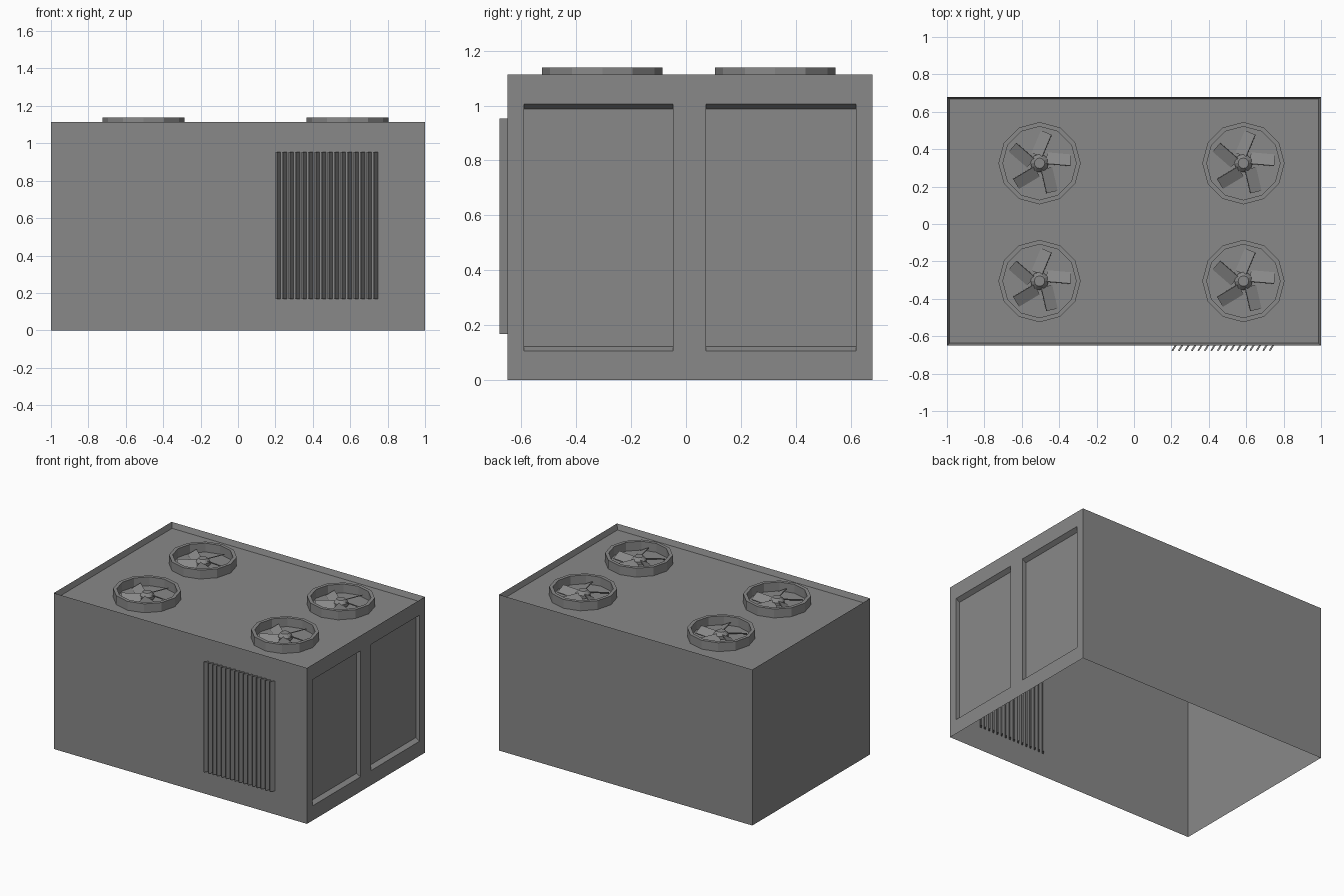
import bpy, bmesh, math
from mathutils import Matrix, Vector

if "Cube" in bpy.data.objects:
    bpy.data.objects.remove(bpy.data.objects["Cube"])

grey = bpy.data.materials.new("cabinet_grey")
grey.use_nodes = True
COLOUR = (0.25, 0.25, 0.25, 1)
grey.diffuse_color = COLOUR
grey.node_tree.nodes["Principled BSDF"].inputs["Base Color"].default_value = COLOUR

FRONT, BACK, TOP = -0.65, 0.68, 1.113
FLOOR = 1.075


def finish(bm, name):
    mesh = bpy.data.meshes.new(name)
    bm.to_mesh(mesh)
    bm.free()
    mesh.materials.append(grey)
    obj = bpy.data.objects.new(name, mesh)
    bpy.context.collection.objects.link(obj)
    return obj


def quad(bm, *points):
    return bm.faces.new([bm.verts.new(p) for p in points])


# Cabinet: thin shell, open underneath
bm = bmesh.new()
quad(bm, (-1, FRONT, 0), (1, FRONT, 0), (1, FRONT, TOP), (-1, FRONT, TOP))
quad(bm, (1, BACK, 0), (-1, BACK, 0), (-1, BACK, TOP), (1, BACK, TOP))
quad(bm, (-1, BACK, 0), (-1, FRONT, 0), (-1, FRONT, TOP), (-1, BACK, TOP))

# Roof with a raised rim and a sunken floor
roof = quad(bm, (-1, FRONT, TOP), (1, FRONT, TOP), (1, BACK, TOP), (-1, BACK, TOP))
bmesh.ops.inset_individual(bm, faces=[roof], thickness=0.05)
bmesh.ops.inset_individual(bm, faces=[roof], thickness=0.018)
for v in roof.verts:
    v.co.z = FLOOR

# Side wall split into a grid, with two recessed panels
ys = [FRONT, -0.59, -0.047, 0.073, 0.62, BACK]
zs = [0, 0.105, 1.005, TOP]
panels = []
for i in range(5):
    for j in range(3):
        y0, y1, z0, z1 = ys[i], ys[i + 1], zs[j], zs[j + 1]
        face = quad(bm, (1, y0, z0), (1, y1, z0), (1, y1, z1), (1, y0, z1))
        if i in (1, 3) and j == 1:
            panels.append(face)
bmesh.ops.inset_individual(bm, faces=panels, thickness=0.028)
for face in panels:
    middle = face.calc_center_median()
    for v in face.verts:
        v.co.x -= 0.03
        v.co.z += 0.018 if v.co.z < middle.z else -0.018
bmesh.ops.remove_doubles(bm, verts=bm.verts, dist=0.0005)
finish(bm, "cabinet")

# Front grille: upright slanted slats set through the wall
bm = bmesh.new()
SLATS = 16
for i in range(SLATS):
    x = 0.222 + i * 0.0347
    place = (Matrix.Translation((x, FRONT, 0.56))
             @ Matrix.Rotation(math.radians(-32), 4, 'Z')
             @ Matrix.Diagonal((0.009, 0.066, 0.785, 1)))
    bmesh.ops.create_cube(bm, size=1, matrix=place)
finish(bm, "grille_slats")


def fan_ring(name, x, y):
    """Twelve-sided collar with a square section."""
    bm = bmesh.new()
    profile = [(0.22, FLOOR), (0.22, 1.138), (0.196, 1.138), (0.196, FLOOR)]
    loops = []
    for k in range(12):
        a = k * math.tau / 12
        loops.append([bm.verts.new((x + r * math.cos(a), y + r * math.sin(a), z))
                      for r, z in profile])
    for k in range(12):
        a, b = loops[k], loops[(k + 1) % 12]
        for n in range(3):
            bm.faces.new((a[n], b[n], b[n + 1], a[n + 1]))
    finish(bm, name)


def fan(name, x, y):
    """Domed hub and five pitched blades."""
    bm = bmesh.new()
    for low, high, z in ((0.048, 0.048, 0.016), (0.048, 0.028, 0.038)):
        bmesh.ops.create_cone(bm, cap_ends=True, segments=12, radius1=low, radius2=high,
                              depth=0.022, matrix=Matrix.Translation((x, y, FLOOR + z)))
    for k in range(5):
        place = (Matrix.Translation((x, y, FLOOR + 0.018))
                 @ Matrix.Rotation(math.radians(-5 + 72 * k), 4, 'Z')
                 @ Matrix.Translation((0.1, 0.03, 0))
                 @ Matrix.Rotation(math.radians(-28), 4, 'X')
                 @ Matrix.Diagonal((0.13, 0.068, 0.006, 1)))
        bmesh.ops.create_cube(bm, size=1, matrix=place)
    finish(bm, name)


# Four roof fans
for side, x in (("right", -0.505), ("left", 0.585)):
    for end, y in (("front", -0.305), ("back", 0.325)):
        fan_ring(f"fan_ring_{end}_{side}", x, y)
        fan(f"fan_{end}_{side}", x, y)
